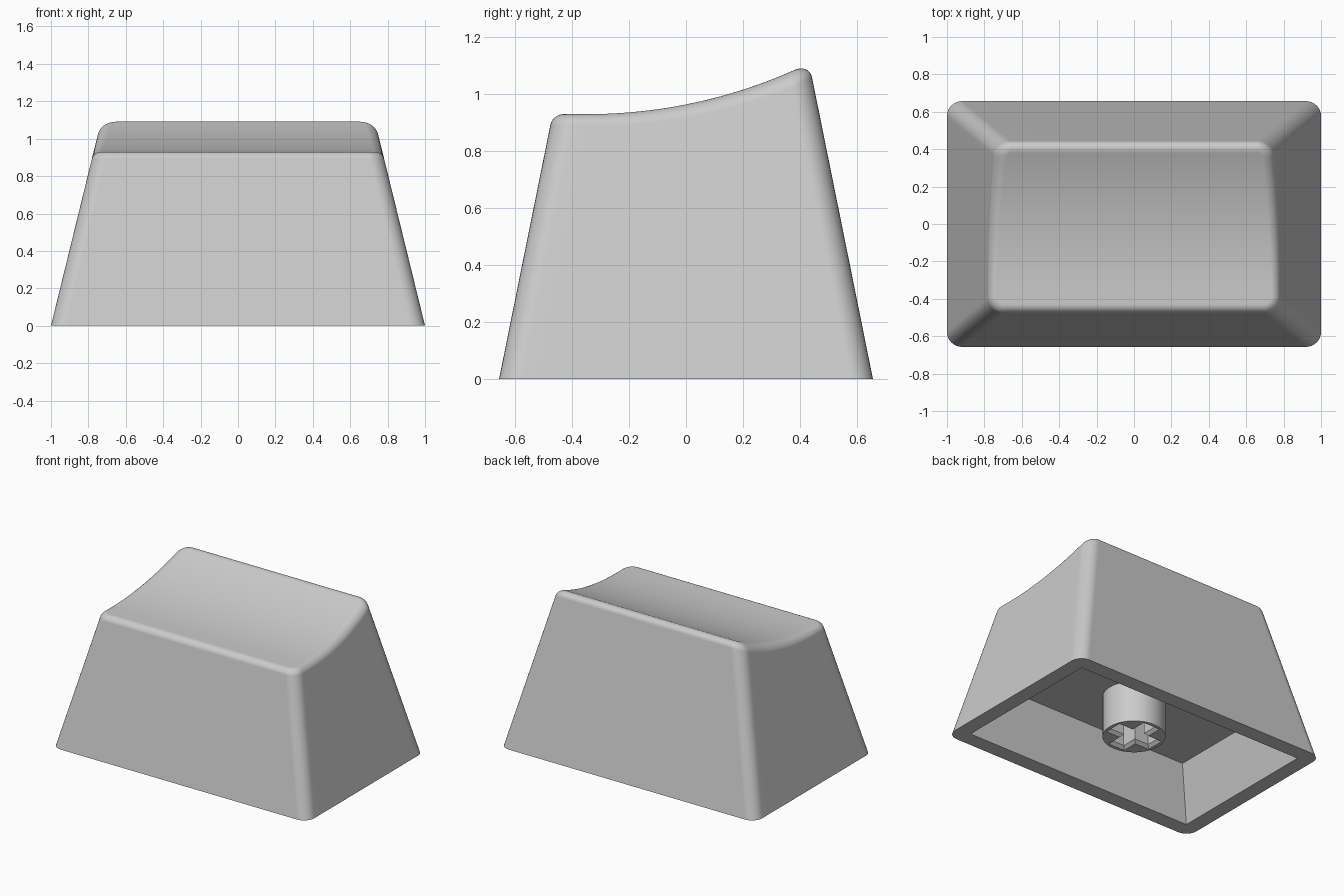
import bpy, bmesh, math

if "Cube" in bpy.data.objects:
    bpy.data.objects.remove(bpy.data.objects["Cube"])

CORNER, STEPS = 0.08, 8
INNER_X, INNER_Y, CEILING = 0.895, 0.549, 0.36
CEILING_X, CEILING_Y = 0.778, 0.448

plastic = bpy.data.materials.new("grey plastic")
plastic.use_nodes = True
grey = (0.6, 0.6, 0.6, 1)
plastic.diffuse_color = grey
plastic.node_tree.nodes["Principled BSDF"].inputs["Base Color"].default_value = grey


def make_object(name, bm):
    bmesh.ops.recalc_face_normals(bm, faces=bm.faces)
    mesh = bpy.data.meshes.new(name)
    bm.to_mesh(mesh)
    bm.free()
    mesh.materials.append(plastic)
    obj = bpy.data.objects.new(name, mesh)
    bpy.context.collection.objects.link(obj)
    return obj


def bridge(bm, low, high):
    for i in range(len(low)):
        j = (i + 1) % len(low)
        bm.faces.new((low[i], low[j], high[j], high[i]))


def finish(obj):
    bpy.ops.object.select_all(action="DESELECT")
    obj.select_set(True)
    bpy.context.view_layer.objects.active = obj
    for mod in list(obj.modifiers):
        bpy.ops.object.modifier_apply(modifier=mod.name)
    bpy.ops.object.shade_smooth_by_angle(angle=math.radians(30))
    normals = obj.modifiers.new("even shading", "WEIGHTED_NORMAL")
    normals.keep_sharp = True


def dish(y):
    """Height of the scooped top: flat at the front, then a circular arc."""
    dy, radius = max(0, y + 0.35), 1.8
    return 0.93 + radius - math.sqrt(radius ** 2 - dy ** 2)


# Half outline from front to back: (cosine, sine, position along the side)
quarter = [math.pi / 2 * i / STEPS for i in range(STEPS + 1)]
half = [(math.sin(a), -math.cos(a), -1) for a in quarter]
half += [(1, 0, i / 12 - 1) for i in range(1, 24)]
half += [(math.cos(a), math.sin(a), 1) for a in quarter]


def ring(angle=None):
    """Rounded rectangle on the tapered walls: at the base, or on the top fillet."""
    points = []
    for c, s, v in half:
        z, inset = 0, 0
        fillet = 0.046 + 0.009 * v
        if angle is not None:
            inset = fillet * (1 - math.cos(angle))
        for _ in range(10):
            x = 1 - 0.245 * z - CORNER + (CORNER - inset) * c
            y = v * (0.657 - 0.202 * z - CORNER) + (CORNER - inset) * s
            if angle is not None:
                z = dish(y) - fillet * (1 - math.sin(angle))
        points.append((x, y, z))
    return points + [(-x, y, z) for x, y, z in reversed(points)]


# Keycap shell: cavity ceiling, cavity rim, base, then the rounded top edge
base = ring()
rim = [(max(-INNER_X, min(INNER_X, x)), max(-INNER_Y, min(INNER_Y, y)), 0)
       for x, y, z in base]
ceiling = [(x * CEILING_X / INNER_X, y * CEILING_Y / INNER_Y, CEILING) for x, y, z in rim]
rings = [ceiling, rim, base] + [ring(a) for a in quarter]

bm = bmesh.new()
loops = [[bm.verts.new(p) for p in r] for r in rings]
for low, high in zip(loops, loops[1:]):
    bridge(bm, low, high)
for cap in (loops[0], loops[-1]):
    for i in range(len(half) - 1):
        bm.faces.new((cap[i], cap[i + 1], cap[-2 - i], cap[-1 - i]))
bmesh.ops.remove_doubles(bm, verts=bm.verts, dist=0.0001)
finish(make_object("keycap_shell", bm))


def loft(name, *levels):
    """Closed solid through outlines, each given with its height."""
    bm = bmesh.new()
    loops = [[bm.verts.new((x, y, z)) for x, y in outline] for outline, z in levels]
    for low, high in zip(loops, loops[1:]):
        bridge(bm, low, high)
    bm.faces.new(loops[0])
    bm.faces.new(loops[-1])
    return make_object(name, bm)


def cross(arm, width):
    points = []
    for turn in range(4):
        c, s = round(math.cos(turn * math.pi / 2)), round(math.sin(turn * math.pi / 2))
        for x, y in ((arm, -width), (arm, width), (width, width)):
            points.append((x * c - y * s, x * s + y * c))
    return points


# Round stem with a cross-shaped socket, chamfered at its mouth
circle = [(0.2 * math.cos(math.tau * i / 48), 0.2 * math.sin(math.tau * i / 48))
          for i in range(48)]
stem = loft("stem", (circle, 0.07), (circle, CEILING + 0.01))
cutter = loft("socket_cutter", (cross(0.185, 0.075), 0.06), (cross(0.155, 0.045), 0.09),
              (cross(0.155, 0.045), CEILING - 0.02))
cutter.hide_render = True
cut = stem.modifiers.new("socket", "BOOLEAN")
cut.object, cut.operation, cut.solver = cutter, "DIFFERENCE", "EXACT"
finish(stem)
bpy.data.objects.remove(cutter)
